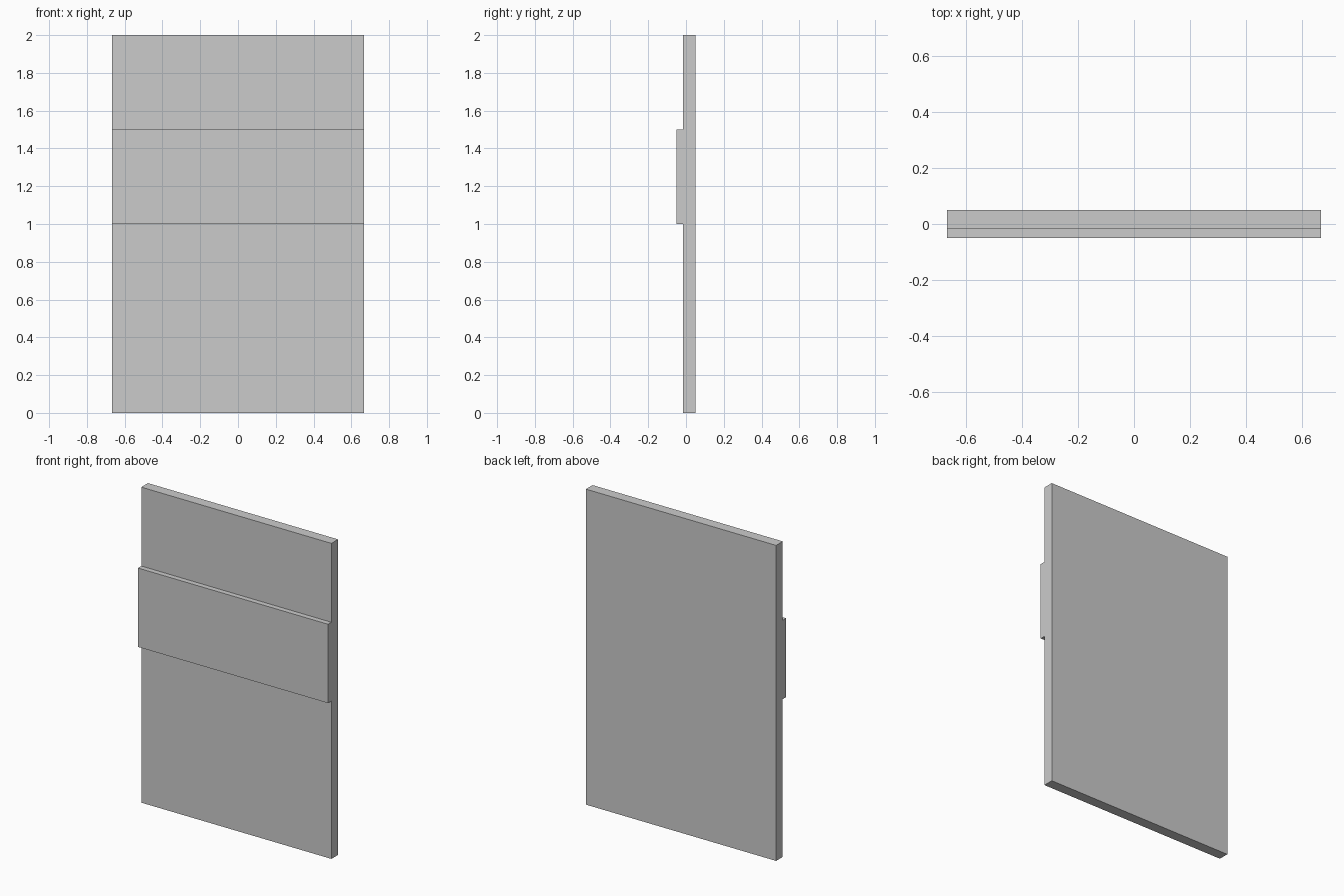
import bpy, bmesh

if "Cube" in bpy.data.objects:
    bpy.data.objects.remove(bpy.data.objects["Cube"])

HALF_WIDTH = 2 / 3
BACK, FACE, BAND = 0.05, -0.0167, -0.05   # y depths

# Side profile (y, z): upright slab with a raised band across the front
profile = [(BACK, 0), (BACK, 2), (FACE, 2), (FACE, 1.5),
           (BAND, 1.5), (BAND, 1.0), (FACE, 1.0), (FACE, 0)]

# Extrude the profile across the width
bm = bmesh.new()
side = bm.faces.new([bm.verts.new((-HALF_WIDTH, y, z)) for y, z in profile])
result = bmesh.ops.extrude_face_region(bm, geom=[side], use_keep_orig=True)
moved = [v for v in result["geom"] if isinstance(v, bmesh.types.BMVert)]
bmesh.ops.translate(bm, verts=moved, vec=(2 * HALF_WIDTH, 0, 0))
bmesh.ops.recalc_face_normals(bm, faces=bm.faces)

mesh = bpy.data.meshes.new("banded_panel")
bm.to_mesh(mesh)
bm.free()
bpy.context.collection.objects.link(bpy.data.objects.new("banded_panel", mesh))
